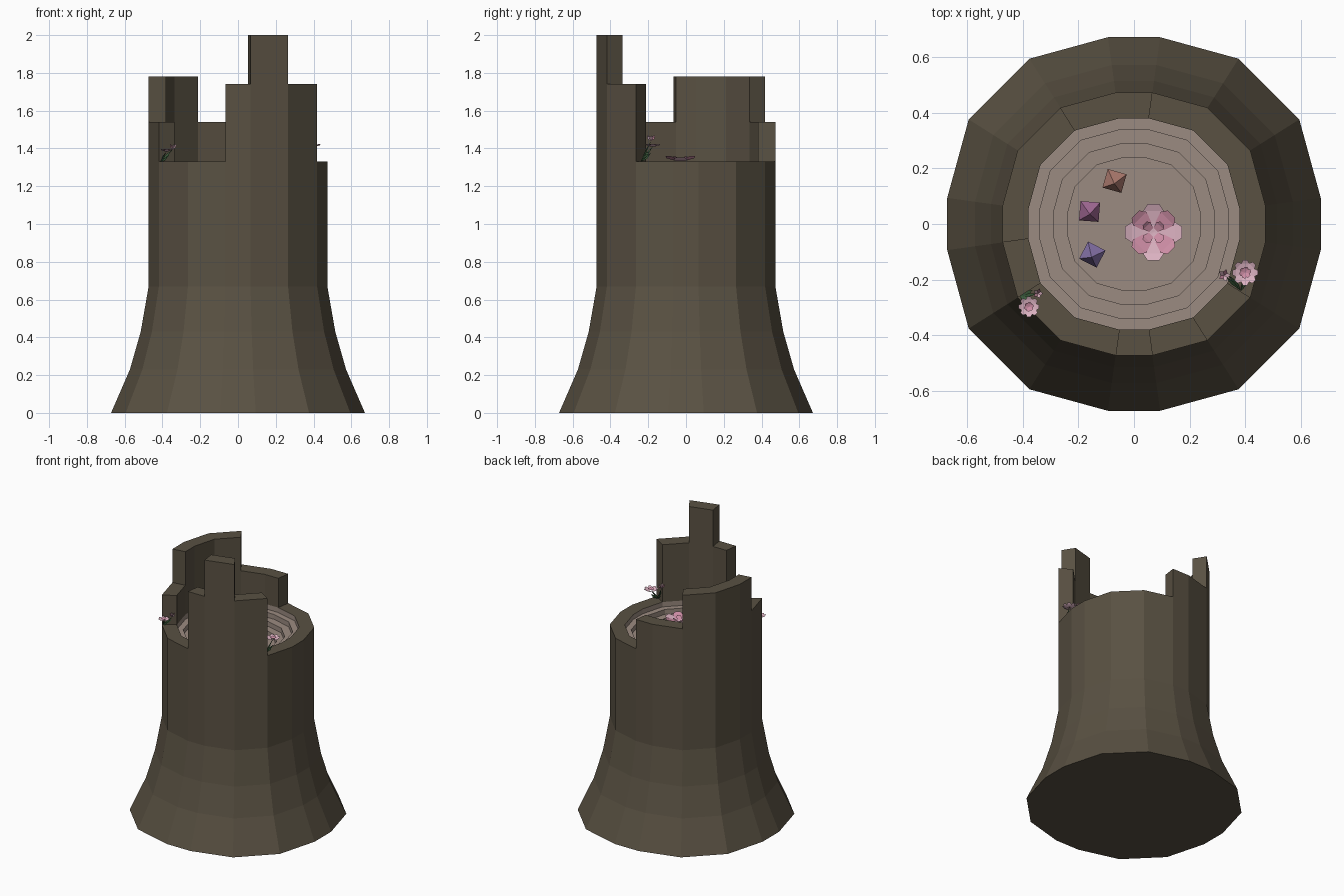
import bpy, bmesh, math
from mathutils import Vector, Matrix

if "Cube" in bpy.data.objects:
    bpy.data.objects.remove(bpy.data.objects["Cube"])

def mat(name, rgb):
    m = bpy.data.materials.new(name)
    m.diffuse_color = (*rgb, 1)
    m.use_nodes = True
    m.node_tree.nodes["Principled BSDF"].inputs["Base Color"].default_value = m.diffuse_color
    return m

BARK = mat("bark", (.10, .082, .055))
WOOD = mat("heartwood", (.33, .26, .22))
PALE = mat("pale_pink", (.72, .45, .54))
PINK = mat("pink", (.62, .27, .38))
GREEN = mat("leaf_green", (.05, .12, .05))

def finish(bm, name, *mats):
    bmesh.ops.remove_doubles(bm, verts=bm.verts, dist=1e-5)
    me = bpy.data.meshes.new(name)
    bm.to_mesh(me)
    bm.free()
    for m in mats:
        me.materials.append(m)
    ob = bpy.data.objects.new(name, me)
    bpy.context.collection.objects.link(ob)
    return ob

def quad(bm, *pts):
    return bm.faces.new([bm.verts.new(p) for p in pts])

# Sixteen-sided outline, one quadrant turned four times
quarter = [Vector((1, .14)), Vector((.885, .56)), Vector((.56, .885)), Vector((.14, 1))]
outline = []
for k in range(4):
    outline += [Matrix.Rotation(k * math.pi / 2, 2) @ p for p in quarter]
outline = sorted(outline, key=lambda p: math.atan2(p.y, p.x) % (2 * math.pi))

def at(i, r, z):
    p = outline[i % 16] * r
    return (p.x, p.y, z)

def lathe(bm, profile):
    for (r0, z0), (r1, z1) in zip(profile, profile[1:]):
        for i in range(16):
            quad(bm, at(i, r0, z0), at(i + 1, r0, z0), at(i + 1, r1, z1), at(i, r1, z1))

# Flared bark shell with broken, stepped rim
RO, RI, RIM = .473, .38, 1.33
bm = bmesh.new()
lathe(bm, [(.672, 0), (.572, .23), (.515, .43), (RO, .67), (RO, RIM)])
bm.faces.new([bm.verts.new(at(i, .672, 0)) for i in reversed(range(16))])
tops = {3: 1.54, 4: 1.54, 5: 1.78, 6: 1.78, 7: 1.78, 8: 1.54, 11: 1.74, 12: 2.0, 13: 1.74}
for i in range(16):
    h, n = tops.get(i, RIM), tops.get((i + 1) % 16, RIM)
    quad(bm, at(i, RO, h), at(i + 1, RO, h), at(i + 1, RI, h), at(i, RI, h))
    if h > RIM:
        quad(bm, at(i, RO, RIM), at(i + 1, RO, RIM), at(i + 1, RO, h), at(i, RO, h))
        quad(bm, at(i + 1, RI, RIM), at(i, RI, RIM), at(i, RI, h), at(i + 1, RI, h))
    if h != n:
        w = [at(i + 1, RO, n), at(i + 1, RI, n), at(i + 1, RI, h), at(i + 1, RO, h)]
        quad(bm, *(w if h > n else reversed([w[3], w[2], w[1], w[0]][::-1])))
finish(bm, "stump_bark", BARK)

# Terraced bowl inside the stump
bm = bmesh.new()
prof, z = [(RI, RIM)], RIM
for r, r_next in ((RI, .34), (.34, .29), (.29, .24), (.24, 0)):
    z -= .035
    prof.append((r, z))
    if r_next:
        prof.append((r_next, z))
lathe(bm, prof)
bm.faces.new([bm.verts.new(at(i, .24, z)) for i in range(16)])
finish(bm, "terraced_bowl", WOOD)
FLOOR = z

# Crystals lying in the bowl
for n, (x, y, rgb, turn) in enumerate([(-.07, .155, (.42, .2, .16), .5),
                                       (-.16, .045, (.36, .14, .3), .7),
                                       (-.15, -.11, (.24, .17, .4), .3)]):
    bm = bmesh.new()
    for s in (1, -1):
        bmesh.ops.create_cone(bm, segments=4, radius1=.05, radius2=0, depth=.055,
                              matrix=Matrix.Diagonal((1, 1, s, 1)) @ Matrix.Translation((0, 0, .0275)))
    bmesh.ops.delete(bm, geom=[f for f in bm.faces if len(f.verts) == 4], context='FACES')
    bmesh.ops.recalc_face_normals(bm, faces=bm.faces)
    ob = finish(bm, f"crystal_{n + 1}", mat(f"crystal_{n + 1}", rgb))
    ob.location = (x, y, FLOOR + .055)
    ob.rotation_euler = (.15, -.1, turn)

def petal_ring(bm, count, r0, r1, width, z0, z1, start=0, mi=0):
    # Each petal is a narrow base, a wide shoulder and a blunt tip
    rm, zm = r0 + (r1 - r0) * .65, z0 + (z1 - z0) * .5
    for k in range(count):
        R = Matrix.Rotation(start + k * 2 * math.pi / count, 3, 'Z')
        base = [(r0, -width * .3, z0), (rm, -width / 2, zm), (rm, width / 2, zm), (r0, width * .3, z0)]
        tip = [(rm, -width / 2, zm), (r1, -width * .28, z1), (r1, width * .28, z1), (rm, width / 2, zm)]
        for pts in (base, tip):
            quad(bm, *[R @ Vector(p) for p in pts]).material_index = mi

# Water lily floating at the rim
bm = bmesh.new()
petal_ring(bm, 4, .03, .102, .075, 0, .02, 0, 0)
petal_ring(bm, 4, .03, .092, .068, .004, .027, math.pi / 4, 1)
petal_ring(bm, 4, .012, .045, .036, .005, .025, math.pi / 4, 1)
petal_ring(bm, 8, 0, .04, .03, 0, .005, 0, 0)
finish(bm, "water_lily", PALE, PINK).location = (.07, -.03, RIM + .003)

def blade(bm, a, b, width, mi=0):
    # Crossed leaf-shaped strips between two points
    a, b = Vector(a), Vector(b)
    d = (b - a).normalized()
    s = d.cross(Vector((0, 0, 1))).normalized()
    for side in (s, d.cross(s)):
        m = a.lerp(b, .5)
        quad(bm, a, m + side * width, b, m - side * width).material_index = mi

def rim_flower(name, root, head, bud, r):
    bm = bmesh.new()
    petal_ring(bm, 8, r * .2, r, r * .62, 0, r * .3, 0, 0)
    petal_ring(bm, 6, 0, r * .45, r * .4, r * .1, r * .3, .3, 1)
    bmesh.ops.translate(bm, verts=bm.verts, vec=head)
    root, head, bud = Vector(root), Vector(head), Vector(bud)
    up = Vector((0, 0, .03))
    blade(bm, root, head, .006, 2)
    blade(bm, root, bud, .006, 2)
    blade(bm, root, root.lerp(head, .7) + Vector((.015, .01, -.01)), .01, 2)
    blade(bm, root, root.lerp(bud, .7) + Vector((0, .015, -.01)), .01, 2)
    for k in range(5):
        a = k * 2 * math.pi / 5
        blade(bm, bud, bud + up + Vector((math.cos(a), math.sin(a), 0)) * r * .5, r * .18, k % 2)
    finish(bm, name, PALE, PINK, GREEN)

# Blossoms growing on the broken edge
rim_flower("right_rim_flower", (.385, -.24, RIM), (.4, -.175, 1.41), (.325, -.185, 1.44), .046)
rim_flower("left_rim_flower", (-.41, -.26, RIM), (-.378, -.298, 1.385), (-.345, -.25, 1.395), .037)
